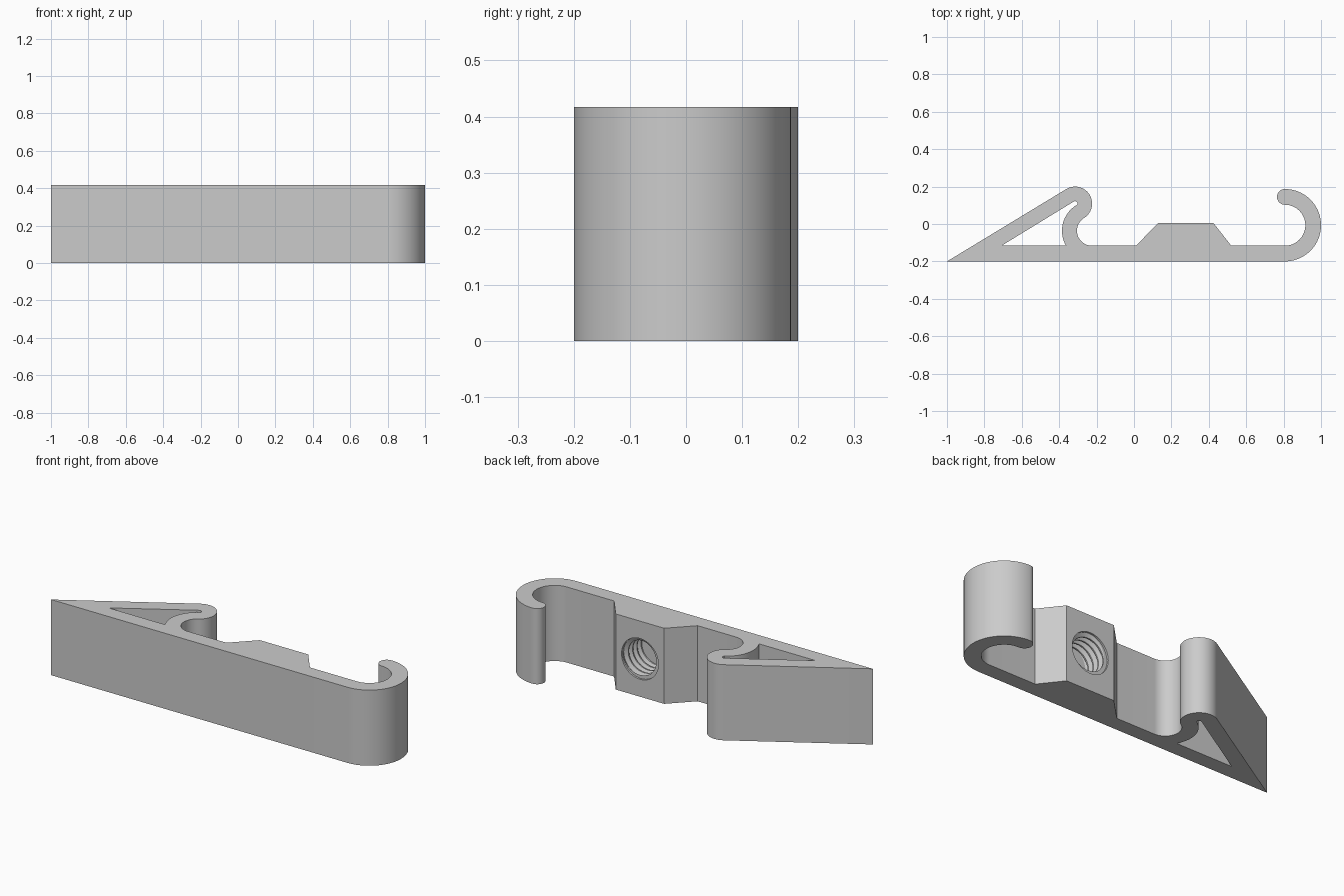
import bpy, bmesh
from math import sin, cos, pi, radians
from mathutils import Vector

cube = bpy.data.objects.get("Cube")
if cube:
    bpy.data.objects.remove(cube, do_unlink=True)

HEIGHT = 0.417
FLOOR, BASE_TOP = -0.2, -0.116

grey = bpy.data.materials.new("plain grey")
grey.use_nodes = True
colour = (0.6, 0.6, 0.6, 1)
grey.diffuse_color = colour
grey.node_tree.nodes["Principled BSDF"].inputs["Base Color"].default_value = colour


def arc(centre, radius, start, end, steps=24):
    """Points along an arc, angles in degrees."""
    angles = [radians(start + (end - start) * i / steps) for i in range(steps + 1)]
    return [(centre[0] + radius * cos(a), centre[1] + radius * sin(a)) for a in angles]


def make_object(name, bm):
    mesh = bpy.data.meshes.new(name)
    bmesh.ops.recalc_face_normals(bm, faces=bm.faces)
    bm.to_mesh(mesh)
    bm.free()
    obj = bpy.data.objects.new(name, mesh)
    bpy.context.collection.objects.link(obj)
    mesh.materials.append(grey)
    return obj


# Clip profile: base, end hook, central boss, groove and wedge
hook, groove, nose = (0.8065, -0.0065), (-0.225, -0.036), (-0.315, 0.109)
outer_r, inner_r = 0.1935, 0.1095
tip_r = (outer_r - inner_r) / 2
tip = (hook[0], hook[1] + inner_r + tip_r)
lean = 121.7  # angle of the line joining groove and nose centres

outline = [(-1, FLOOR)]
outline += arc(hook, outer_r, -90, 90, 40)
outline += arc(tip, tip_r, 90, 270, 20)[1:]
outline += arc(hook, inner_r, 90, -90, 32)[1:]
outline += [(0.52, BASE_TOP), (0.425, 0.005), (0.13, 0.005), (0.01, BASE_TOP)]
outline += arc(groove, 0.08, 270, lean)
outline += arc(nose, 0.091, lean - 180, lean, 32)[1:]

window = [(-0.708, BASE_TOP)]
window += arc(groove, 0.16, 210, lean, 20)
window += arc(nose, 0.013, lean - 180, lean, 10)[1:]

bm = bmesh.new()
for loop in (outline, window):
    verts = [bm.verts.new((x, y, 0)) for x, y in loop]
    for a, b in zip(verts, verts[1:] + verts[:1]):
        bm.edges.new((a, b))
bmesh.ops.triangle_fill(bm, use_beauty=True, edges=bm.edges[:])
extruded = bmesh.ops.extrude_face_region(bm, geom=bm.faces[:])["geom"]
top = [v for v in extruded if isinstance(v, bmesh.types.BMVert)]
bmesh.ops.translate(bm, verts=top, vec=(0, 0, HEIGHT))
clip = make_object("clip_body", bm)

# Threaded cutter for the blind screw hole, a helical tube along y
SEGMENTS, PITCH, DEPTH, FACE_Y = 40, 0.037, 0.155, 0.005
hole = Vector((0.2775, FACE_Y, HEIGHT / 2))
radii = (0.092, 0.092, 0.112, 0.112)
offsets = (0, 0.2, 0.5, 0.7)
turns = 9
bm = bmesh.new()
columns = []
for j in range(SEGMENTS):
    t = j / SEGMENTS
    a = 2 * pi * t
    columns.append([bm.verts.new(hole + Vector((
        radii[k % 4] * cos(a),
        (k // 4 + offsets[k % 4] + t - 6) * PITCH,
        radii[k % 4] * sin(a)))) for k in range(4 * turns)])
for j in range(SEGMENTS):
    here = columns[j]
    beyond = columns[j + 1] if j + 1 < SEGMENTS else columns[0][4:]
    for k in range(len(beyond) - 1):
        bm.faces.new((here[k], beyond[k], beyond[k + 1], here[k + 1]))
bmesh.ops.triangulate(bm, faces=bm.faces[:])
for y, direction in ((FACE_Y - DEPTH, -1), (FACE_Y + 0.02, 1)):
    bmesh.ops.bisect_plane(bm, geom=bm.verts[:] + bm.edges[:] + bm.faces[:],
                           plane_co=(0, y, 0), plane_no=(0, direction, 0),
                           clear_outer=True)
bmesh.ops.remove_doubles(bm, verts=bm.verts[:], dist=0.00001)
bmesh.ops.holes_fill(bm, edges=[e for e in bm.edges if e.is_boundary], sides=0)
thread = make_object("thread_cutter", bm)

# Clean round mouth of the screw hole
bpy.ops.mesh.primitive_cylinder_add(vertices=48, radius=0.1125, depth=0.04,
                                    location=hole + Vector((0, 0.01, 0)),
                                    rotation=(pi / 2, 0, 0))
mouth = bpy.context.object
mouth.name = "mouth_cutter"
mouth.data.materials.append(grey)

for cutter in (thread, mouth):
    cutter.hide_render = True
    cutter.hide_set(True)
    cutter.display_type = 'WIRE'
    mod = clip.modifiers.new(cutter.name, 'BOOLEAN')
    mod.operation = 'DIFFERENCE'
    mod.solver = 'EXACT'
    mod.object = cutter

# Bake the cuts, remove the cutters and shade the curved walls smooth
bpy.ops.object.select_all(action='DESELECT')
bpy.context.view_layer.objects.active = clip
clip.select_set(True)
for mod in list(clip.modifiers):
    bpy.ops.object.modifier_apply(modifier=mod.name)
for cutter in (thread, mouth):
    bpy.data.objects.remove(cutter, do_unlink=True)
bpy.ops.object.shade_smooth_by_angle(angle=radians(25))
